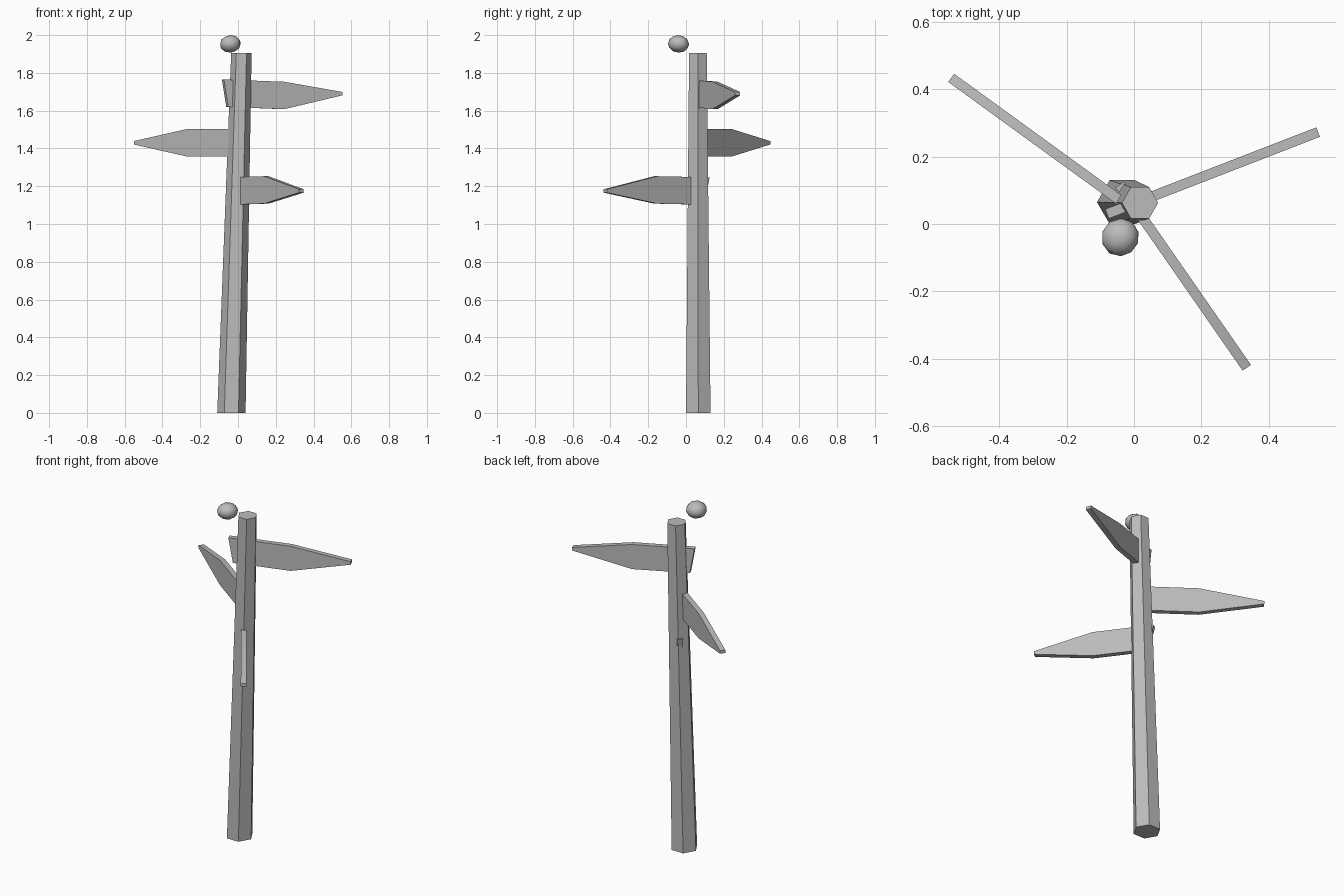
import bpy, bmesh, math
from mathutils import Vector

if "Cube" in bpy.data.objects:
    bpy.data.objects.remove(bpy.data.objects["Cube"])

grey = bpy.data.materials.new("weathered grey")
grey.diffuse_color = (0.5, 0.5, 0.5, 1)
grey.use_nodes = True
grey.node_tree.nodes["Principled BSDF"].inputs["Base Color"].default_value = grey.diffuse_color


def finish(name, bm, angle):
    bmesh.ops.recalc_face_normals(bm, faces=bm.faces)
    mesh = bpy.data.meshes.new(name)
    bm.to_mesh(mesh)
    bm.free()
    mesh.materials.append(grey)
    ob = bpy.data.objects.new(name, mesh)
    bpy.context.collection.objects.link(ob)
    bpy.ops.object.select_all(action='DESELECT')
    ob.select_set(True)
    bpy.context.view_layer.objects.active = ob
    bpy.ops.object.shade_smooth_by_angle(angle=math.radians(angle))


def bridge(bm, a, b):
    """Join two matching vertex rings and cap both ends."""
    n = len(a)
    bm.faces.new(a)
    bm.faces.new(b[::-1])
    for i in range(n):
        j = (i + 1) % n
        bm.faces.new((a[i], b[i], b[j], a[j]))


# Leaning, tapering six-sided post
bm = bmesh.new()
rings = []
for cx, cy, z, r in ((-0.035, 0.065, 0, 0.075), (0.018, 0.063, 1.905, 0.054)):
    rings.append([bm.verts.new((cx + r * math.cos(i * math.pi / 3),
                                cy + r * math.sin(i * math.pi / 3), z))
                  for i in range(6)])
bridge(bm, *rings)
finish("post", bm, 40)


# Pointed direction boards: back end slants, front end narrows to a blunt tip
def board(name, start, tip, mid, slant, top, bottom, tip_z, drop, thick=0.03):
    start, tip = Vector((*start, 0)), Vector((*tip, 0))
    along = tip - start
    length = along.length
    along.normalize()
    side = Vector((-along.y, along.x, 0)) * thick / 2
    m = length * mid
    profile = [(0, top), (m, top - drop), (length, tip_z + 0.009),
               (length, tip_z - 0.009), (m, bottom - drop), (slant, bottom)]
    bm = bmesh.new()
    faces = [[bm.verts.new(start + along * d + side * s + Vector((0, 0, z)))
              for d, z in profile] for s in (-1, 1)]
    bridge(bm, *faces)
    finish(name, bm, 30)


board("upper_board", (-0.08, 0.03), (0.547, 0.273), 0.51, 0.025,
      1.765, 1.62, 1.69, 0.012)
board("middle_board", (0.0, 0.04), (-0.543, 0.434), 0.48, 0.0,
      1.503, 1.357, 1.43, 0.0)
board("lower_board", (-0.043, 0.117), (0.335, -0.427), 0.51, 0.035,
      1.247, 1.102, 1.175, -0.006)

# Rounded stone hovering beside the post top
bm = bmesh.new()
bmesh.ops.create_icosphere(bm, subdivisions=2, radius=1)
for v in bm.verts:
    dent = 1 - 0.12 * max(0, v.co.dot(Vector((0.6, -0.5, -0.6))))
    v.co = Vector((v.co.x * 0.058, v.co.y * 0.058, v.co.z * 0.048)) * dent
    v.co += Vector((-0.039, -0.041, 1.952))
finish("round_stone", bm, 60)
